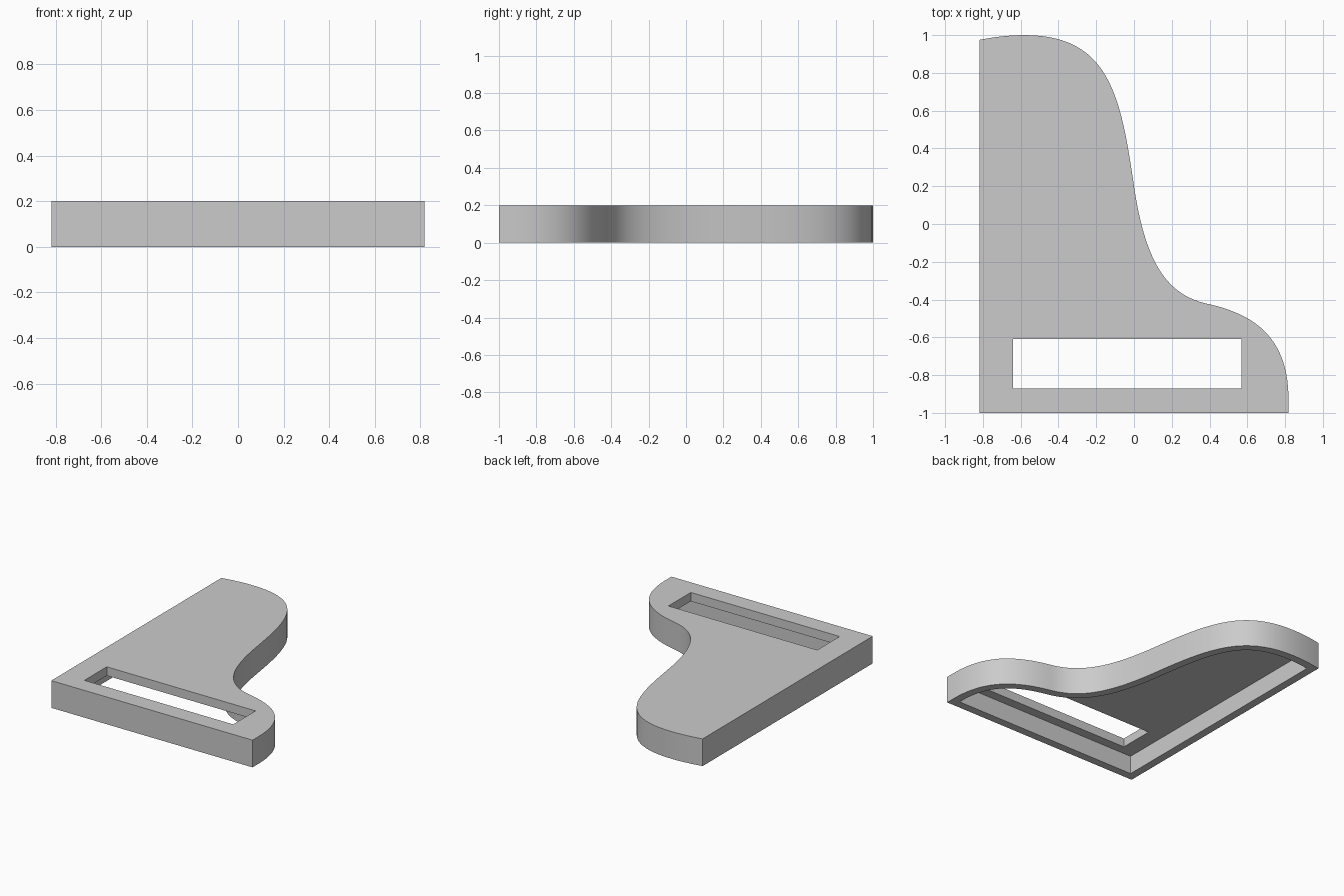
import bpy
import bmesh
from mathutils import Vector
from mathutils.geometry import interpolate_bezier

cube = bpy.data.objects.get("Cube")
if cube:
    bpy.data.objects.remove(cube, do_unlink=True)

HEIGHT, TOP, WALL, HALF = 0.2, 0.065, 0.06, 0.818

# Plain grey material
grey = bpy.data.materials.new("plain grey")
grey.use_nodes = True
grey.diffuse_color = (0.6, 0.6, 0.6, 1)
grey.node_tree.nodes["Principled BSDF"].inputs["Base Color"].default_value = (0.6, 0.6, 0.6, 1)

# Curved side: knot, handle, handle, knot, ... from the front corner to the back
path = [Vector((x, y)) for x, y in (
    (HALF, -0.93), (HALF, -0.62), (0.66, -0.485),
    (0.40, -0.425), (0.17, -0.38), (0.06, -0.2),
    (0.0, 0.2), (-0.07, 0.68), (-0.13, 1.0),
    (-0.58, 1.0), (-0.66, 1.0), (-0.74, 0.99), (-HALF, 0.975))]
outline = [Vector((-HALF, -1)), Vector((HALF, -1))]
for i in range(0, len(path) - 1, 3):
    bend = interpolate_bezier(*path[i:i + 4], 25)
    outline += [p.to_2d() for p in bend[1 if i else 0:]]


def inset(points, dist):
    """Move a counter-clockwise outline inward by dist, with mitred corners."""
    result = []
    for i, p in enumerate(points):
        a = (p - points[i - 1]).normalized()
        b = (points[(i + 1) % len(points)] - p).normalized()
        na, nb = Vector((-a.y, a.x)), Vector((-b.y, b.x))
        result.append(p + (na + nb) * dist / (1 + na.dot(nb)))
    return result


bm = bmesh.new()


def ring(points, z):
    """Closed loop of vertices at one height."""
    verts = [bm.verts.new((p.x, p.y, z)) for p in points]
    edges = [bm.edges.new((verts[i - 1], verts[i])) for i in range(len(verts))]
    return verts, edges


def bridge(a, b):
    """Quads between two loops of equal length."""
    for i in range(len(a[0])):
        bm.faces.new((a[0][i - 1], a[0][i], b[0][i], b[0][i - 1]))


def plate(outer, hole):
    """Flat sheet between an outline and the slot."""
    bmesh.ops.triangle_fill(bm, edges=outer[1] + hole[1], use_beauty=True)


# Hollow shell, open underneath, with a slot through its top
inner = inset(outline, WALL)
slot = [Vector(p) for p in ((-0.64, -0.87), (0.57, -0.87), (0.57, -0.61), (-0.64, -0.61))]
outer_top, outer_low = ring(outline, HEIGHT), ring(outline, 0)
inner_top, inner_low = ring(inner, HEIGHT - TOP), ring(inner, 0)
slot_top, slot_low = ring(slot, HEIGHT), ring(slot, HEIGHT - TOP)
bridge(outer_low, outer_top)
bridge(inner_low, outer_low)
bridge(inner_top, inner_low)
bridge(slot_top, slot_low)
plate(outer_top, slot_top)
plate(inner_top, slot_low)
bmesh.ops.recalc_face_normals(bm, faces=bm.faces)

mesh = bpy.data.meshes.new("lid_shell")
bm.to_mesh(mesh)
bm.free()
mesh.materials.append(grey)
lid = bpy.data.objects.new("lid_shell", mesh)
bpy.context.collection.objects.link(lid)

# Smooth curved side, sharp edges
bpy.ops.object.select_all(action='DESELECT')
lid.select_set(True)
bpy.context.view_layer.objects.active = lid
bpy.ops.object.shade_smooth_by_angle(angle=0.5)
